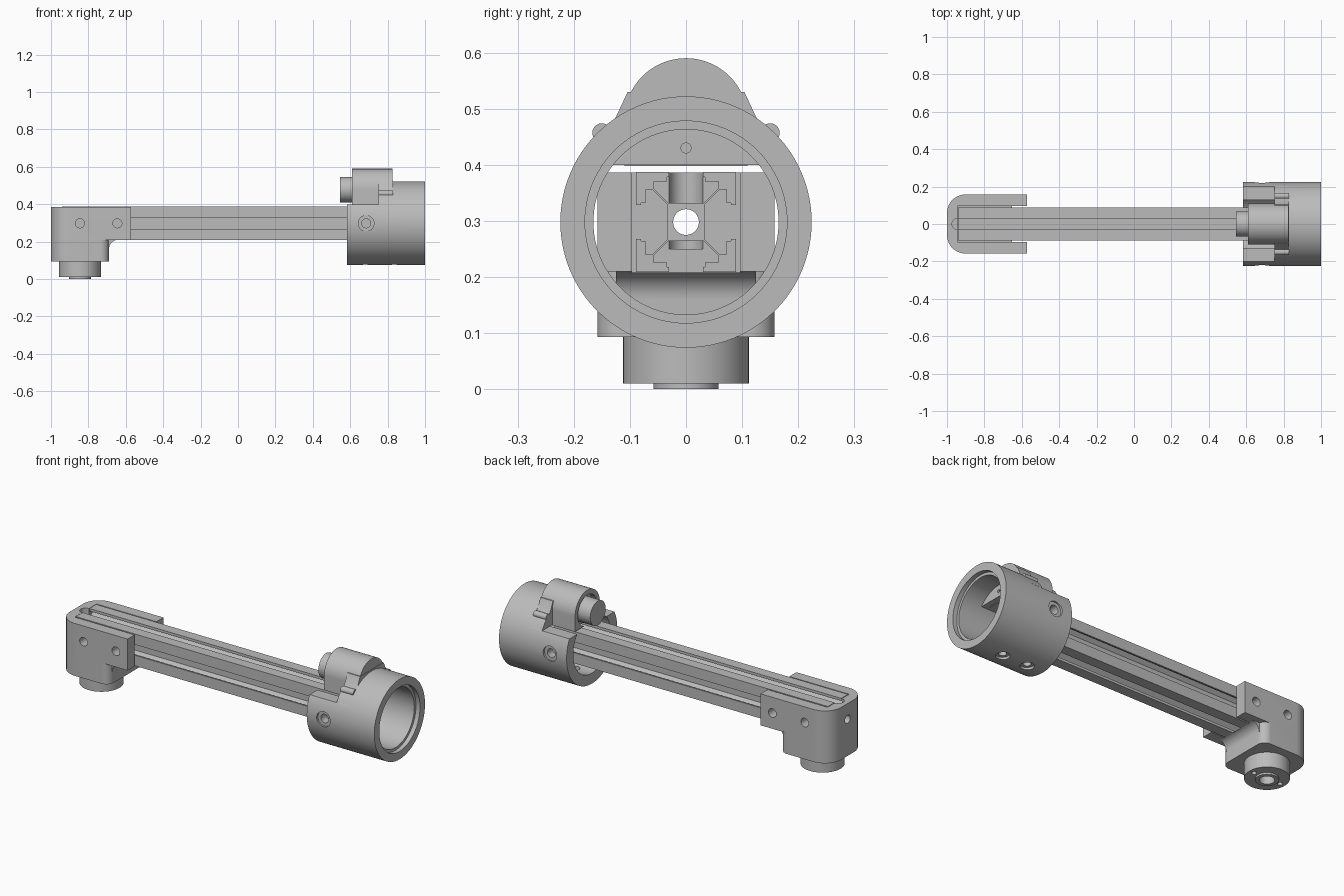
import bpy, bmesh
from math import sin, cos, pi, radians
from mathutils import Vector

if "Cube" in bpy.data.objects:
    bpy.data.objects.remove(bpy.data.objects["Cube"])

grey = bpy.data.materials.new("light grey")
grey.use_nodes = True
grey.diffuse_color = (0.5, 0.5, 0.5, 1)
grey.node_tree.nodes["Principled BSDF"].inputs["Base Color"].default_value = (0.5, 0.5, 0.5, 1)

AXIS_Z = 0.298   # height of the tube axis


def prism(name, points, axis, low, high):
    """Extrude a 2D outline along an axis."""
    place = {"X": lambda u, v, w: (w, u, v),
             "Y": lambda u, v, w: (u, w, v),
             "Z": lambda u, v, w: (u, v, w)}[axis]
    bm = bmesh.new()
    face = bm.faces.new([bm.verts.new(place(u, v, low)) for u, v in points])
    new = bmesh.ops.extrude_face_region(bm, geom=[face])["geom"]
    shift = Vector(place(0, 0, high - low))
    bmesh.ops.translate(bm, vec=shift, verts=[g for g in new if isinstance(g, bmesh.types.BMVert)])
    bmesh.ops.recalc_face_normals(bm, faces=bm.faces)
    mesh = bpy.data.meshes.new(name)
    bm.to_mesh(mesh)
    bm.free()
    mesh.materials.append(grey)
    obj = bpy.data.objects.new(name, mesh)
    bpy.context.collection.objects.link(obj)
    return obj


def arc(u, v, r, start, end, steps=16):
    angles = [radians(start + (end - start) * i / steps) for i in range(steps + 1)]
    return [(u + r * cos(a), v + r * sin(a)) for a in angles]


def rod(name, u, v, r, axis, low, high, sides=64):
    return prism(name, arc(u, v, r, 0, 360, sides)[:-1], axis, low, high)


def box(name, x, y, z):
    return prism(name, [(x[0], y[0]), (x[1], y[0]), (x[1], y[1]), (x[0], y[1])], "Z", *z)


def combine(obj, others, operation="DIFFERENCE"):
    """Apply booleans with helper solids, then discard the helpers."""
    for other in others:
        mod = obj.modifiers.new("bool", "BOOLEAN")
        mod.operation, mod.solver, mod.object = operation, "EXACT", other
        graph = bpy.context.evaluated_depsgraph_get()
        mesh = bpy.data.meshes.new_from_object(obj.evaluated_get(graph))
        obj.modifiers.clear()
        obj.data = mesh
        bpy.data.objects.remove(other)
    return obj


# Slotted beam: one side of the section repeated four times
side = [(.089, -.089), (.089, -.03), (.08, -.03), (.08, -.034), (.072, -.034), (.072, -.058),
        (.06, -.058), (.034, -.032)]
side += [(u, -v) for u, v in reversed(side[1:])]
section = []
for turn in range(4):
    c, s = cos(turn * pi / 2), sin(turn * pi / 2)
    section += [(u * c - v * s, u * s + v * c + AXIS_Z) for u, v in side]
beam = prism("slotted_beam", section, "X", -.94, .75)
combine(beam, [rod("cut", 0, AXIS_Z, .023, "X", -1.1, 1.1, 32)])

# End bracket: U-shaped clamp over a rounded foot
W = .158
clamp = arc(-.9, W - .1, .1, 90, 180) + arc(-.9, .1 - W, .1, 180, 270) + [(-.572, -W), (-.572, W)]
bracket = prism("end_bracket", clamp, "Z", .21, .386)
foot = (arc(-.9, W - .1, .1, 90, 180) + arc(-.9, .1 - W, .1, 180, 270)
        + arc(-.735, .045 - W, .045, 270, 360) + arc(-.735, W - .045, .045, 0, 90))
fillet = [(-.72, .215), (-.72, .16)] + arc(-.64, .16, .05, 180, 90) + [(-.64, .215)]
combine(bracket, [prism("foot", foot, "Z", .093, .215),
                  prism("fillet", fillet, "Y", -.125, .125)], "UNION")
combine(bracket, [box("cut", (-.943, -.5), (-.096, .096), (.2085, .5)),
                  rod("cut", -.943, 0, .03, "Z", .25, .5, 32),
                  rod("cut", 0, AXIS_Z, .023, "X", -1.1, -.9, 32)]
        + [rod("cut", x, AXIS_Z, .024, "Y", -.3, .3, 32) for x in (-.845, -.645)])

# Output boss and hub under the foot
boss = rod("output_boss", -.845, 0, .112, "Z", .01, .1)
combine(boss, [rod("cut", -.845 + d, 0, .013, "Z", -.1, .04, 24) for d in (-.082, .082)]
        + [rod("cut", -.845, 0, .038, "Z", -.1, .06, 32)])
hub = rod("output_hub", -.845, 0, .058, "Z", 0, .012)
combine(hub, [rod("cut", -.845, 0, .038, "Z", -.1, .1, 32)])

# Round socket with a chord plate closing the top of the bore
socket = rod("round_socket", 0, AXIS_Z, .224, "X", .582, 1, 96)
bore = rod("bore", 0, AXIS_Z, .165, "X", .5, 1.1, 96)
combine(bore, [box("cut", (.4, .86), (-.5, .5), (.4, .8))])
combine(socket, [bore,
                 rod("cut", 0, AXIS_Z, .18, "X", .975, 1.1, 96),
                 box("cut", (.4, .75), (-.5, .5), (.4, .8)),
                 box("cut", (.7, .828), (-.5, .5), (.47, .8)),
                 rod("cut", 0, .43, .009, "X", .8, 1.1, 24)])
# Side screw holes with counterbores, and bottom holes
for s in (-1, 1):
    combine(socket, [rod("cut", .685, AXIS_Z, .042, "Y", *sorted((s * .212, s * .3)), 32),
                     rod("cut", .685, AXIS_Z, .024, "Y", *sorted((s * .1, s * .3)), 32)])
for x in (.68, .835):
    combine(socket, [rod("cut", x, 0, .036, "Z", 0, .088, 32),
                     rod("cut", x, 0, .02, "Z", 0, .2, 32)])

# Arched motor housing on the socket, with flared flange
arch = [(.11, .398)] + arc(0, .48, .11, 0, 180, 40) + [(-.11, .398)]
housing = prism("motor_housing", arch, "X", .61, .826)
combine(housing, [rod("cut", 0, .478, .085, "X", .5, .64)])
flare = [(-.2, .4), (-.15, .455), (-.125, .485), (-.104, .53), (.104, .53), (.125, .485), (.15, .455), (.2, .4)]
prism("housing_flange", flare, "X", .75, .828)
for label, s in (("left", 1), ("right", -1)):
    rod("flange_rod_" + label, s * .15, .457, .017, "X", .75, .829, 24)

# Motor end
rod("motor_end", 0, .478, .068, "X", .545, .65)

# Smooth round faces, keep edges crisp
bpy.ops.object.select_all(action="DESELECT")
for obj in bpy.context.collection.objects:
    if obj.type == "MESH" and obj.data.materials and obj.data.materials[0] == grey:
        obj.select_set(True)
        bpy.context.view_layer.objects.active = obj
bpy.ops.object.shade_smooth_by_angle(angle=radians(30))
